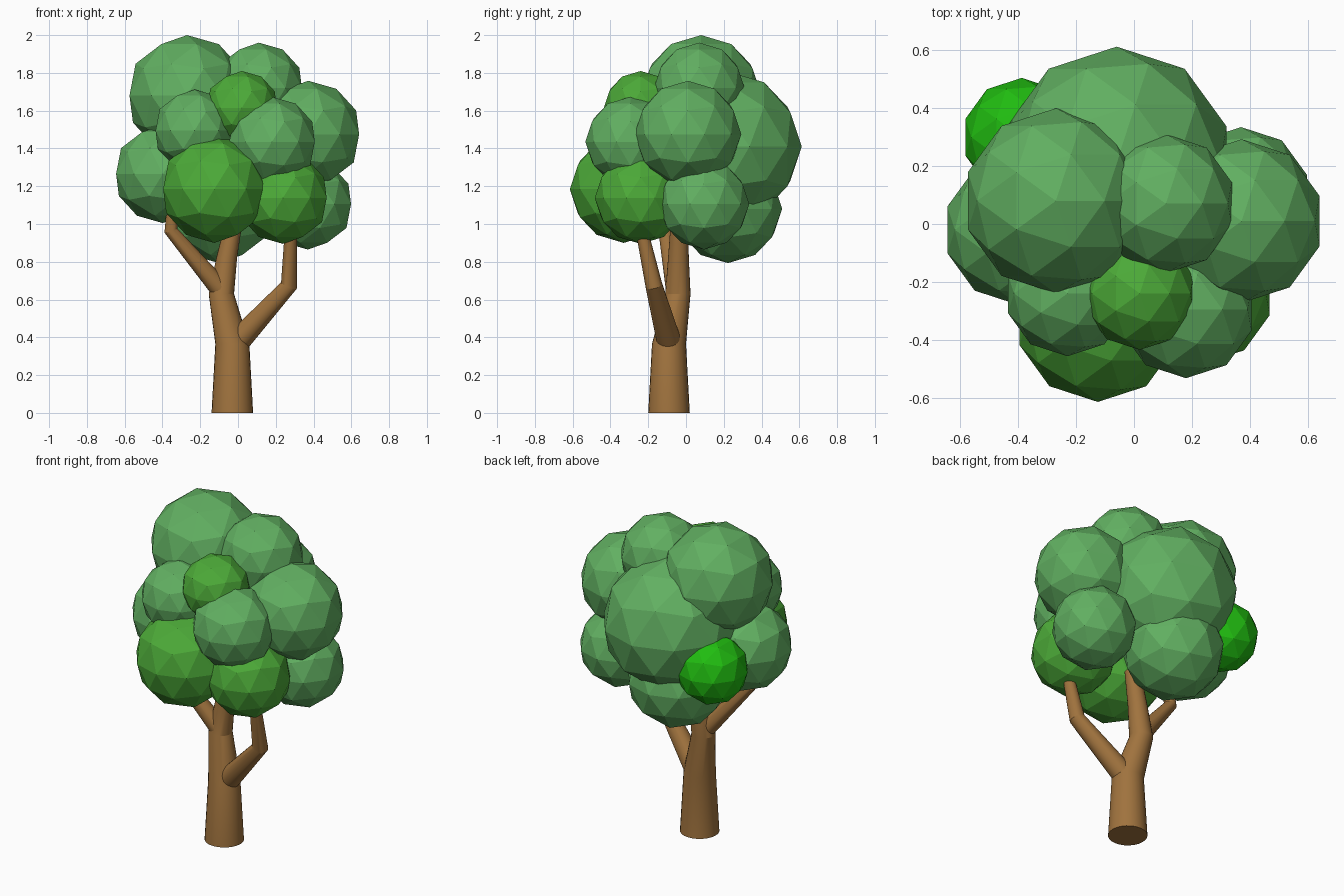
import bpy, bmesh, math
from mathutils import Vector

if "Cube" in bpy.data.objects:
    bpy.data.objects.remove(bpy.data.objects["Cube"])


def material(name, rgb):
    m = bpy.data.materials.new(name)
    lin = [((c / 255 + 0.055) / 1.055) ** 2.4 for c in rgb]
    m.diffuse_color = (*lin, 1)
    m.use_nodes = True
    m.node_tree.nodes["Principled BSDF"].inputs["Base Color"].default_value = m.diffuse_color
    return m


BARK = material("bark brown", (160, 115, 62))
LEAF = material("leaf green", (97, 175, 97))
FRESH = material("fresh green", (76, 170, 56))
BRIGHT = material("bright green", (32, 188, 16))


def finish(name, bm, mat):
    mesh = bpy.data.meshes.new(name)
    bm.to_mesh(mesh)
    bm.free()
    ob = bpy.data.objects.new(name, mesh)
    ob.data.materials.append(mat)
    bpy.context.collection.objects.link(ob)
    return ob


def limb(name, path, level=False, sides=24):
    """Tapered tube through (x, y, z, radius) points; level keeps rings horizontal."""
    bm = bmesh.new()
    pts = [Vector(p[:3]) for p in path]
    rings = []
    for i, p in enumerate(pts):
        a = (p - pts[i - 1]).normalized() if i else Vector()
        b = (pts[i + 1] - p).normalized() if i < len(pts) - 1 else Vector()
        axis = Vector((0, 0, 1)) if level else (a + b).normalized()
        q = Vector((0, 0, 1)).rotation_difference(axis)
        r = path[i][3]
        rings.append([bm.verts.new(p + q @ Vector((r * math.cos(t), r * math.sin(t), 0)))
                      for t in (2 * math.pi * k / sides for k in range(sides))])
    for lo, hi in zip(rings, rings[1:]):
        for k in range(sides):
            n = (k + 1) % sides
            bm.faces.new((lo[k], lo[n], hi[n], hi[k]))
    bm.faces.new(rings[0][::-1])
    bm.faces.new(rings[-1])
    ob = finish(name, bm, BARK)
    bpy.ops.object.select_all(action='DESELECT')
    ob.select_set(True)
    bpy.context.view_layer.objects.active = ob
    bpy.ops.object.shade_smooth_by_angle(angle=math.radians(20))


# Trunk with its central limb, then the two side branches
limb("trunk", [(-.03, -.09, 0, .11), (-.03, -.09, .365, .09), (-.088, -.043, .63, .067),
               (-.06, -.04, .82, .055), (-.02, -.035, 1.02, .045)], level=True)
limb("left_branch", [(-.08, -.05, .64, .055), (-.355, -.11, .965, .036), (-.35, -.115, 1.06, .03)])
limb("right_branch", [(0, -.09, .38, .065), (.27, -.17, .675, .045), (.28, -.235, .97, .032)])

# Faceted foliage clumps: name, centre, radius, colour
CLUMPS = [
    ("top_left", (-.27, .08, 1.68), .32, LEAF),
    ("top_right", (.11, .07, 1.72), .24, LEAF),
    ("right", (.372, .01, 1.475), .283, LEAF),
    ("back", (-.06, .213, 1.41), .40, LEAF),
    ("front_low", (-.125, -.33, 1.185), .285, FRESH),
    ("front_right_low", (.238, -.24, 1.138), .243, FRESH),
    ("front_right", (.18, -.295, 1.435), .238, LEAF),
    ("front_left", (-.23, -.24, 1.495), .217, LEAF),
    ("front_top", (.02, -.24, 1.615), .195, FRESH),
    ("left", (-.398, -.02, 1.265), .26, LEAF),
    ("right_low", (.37, .095, 1.105), .24, LEAF),
    ("back_low", (-.10, .222, 1.08), .287, LEAF),
    ("back_left", (-.388, .30, 1.24), .205, BRIGHT),
]
for name, centre, radius, mat in CLUMPS:
    bm = bmesh.new()
    bmesh.ops.create_icosphere(bm, subdivisions=2, radius=radius)
    finish("foliage_" + name, bm, mat).location = centre
